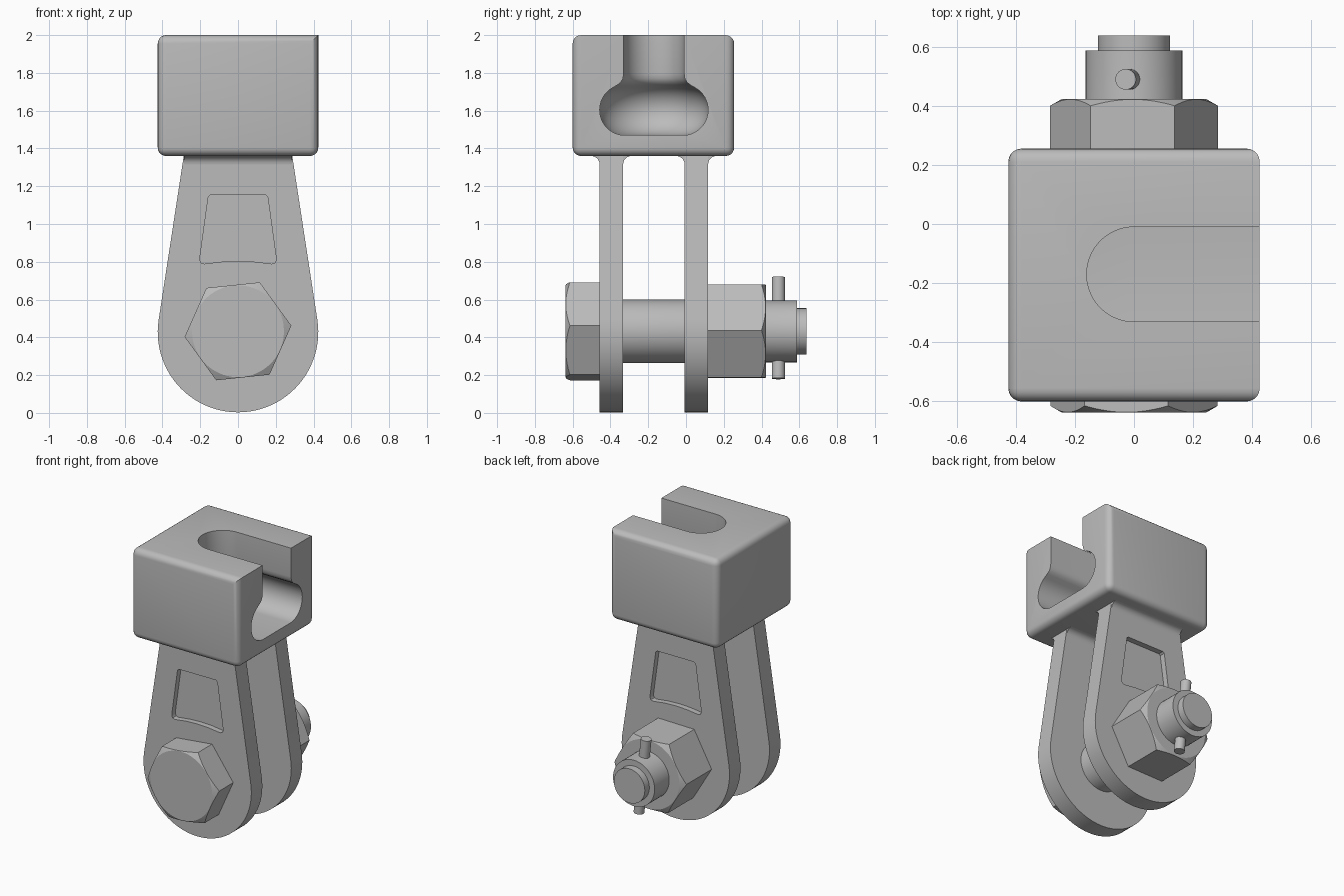
import bpy, bmesh, math
from math import sin, cos, radians, pi

if "Cube" in bpy.data.objects:
    bpy.data.objects.remove(bpy.data.objects["Cube"])

steel = bpy.data.materials.new("grey_steel")
steel.use_nodes = True
GREY = (0.5, 0.5, 0.5, 1)
steel.diffuse_color = GREY
steel.node_tree.nodes["Principled BSDF"].inputs["Base Color"].default_value = GREY

MID_Y = -0.17     # middle plane between the two arms
PIN_Z = 0.432     # height of the bolt axis


def finish(name, bm):
    bmesh.ops.recalc_face_normals(bm, faces=bm.faces)
    me = bpy.data.meshes.new(name)
    bm.to_mesh(me)
    bm.free()
    me.materials.append(steel)
    ob = bpy.data.objects.new(name, me)
    bpy.context.collection.objects.link(ob)
    return ob


def loft(name, loops):
    """Solid through a stack of closed loops, capped at both ends."""
    bm = bmesh.new()
    rings = [[bm.verts.new(p) for p in loop] for loop in loops]
    n = len(rings[0])
    for a, b in zip(rings, rings[1:]):
        for i in range(n):
            j = (i + 1) % n
            bm.faces.new((a[i], a[j], b[j], b[i]))
    bm.faces.new(rings[0])
    bm.faces.new(rings[-1])
    return finish(name, bm)


def prism_y(name, pts, y0, y1):
    return loft(name, [[(x, y, z) for x, z in pts] for y in (y0, y1)])


def lathe_y(name, profile, n=48):
    """Solid of revolution round the bolt axis from (y, radius) pairs."""
    return loft(name, [[(r * cos(2 * pi * i / n), y, PIN_Z + r * sin(2 * pi * i / n))
                        for i in range(n)] for y, r in profile])


def boolean(ob, other, op):
    m = ob.modifiers.new("bool", 'BOOLEAN')
    m.operation, m.object, m.solver = op, other, 'EXACT'
    select(ob)
    bpy.ops.object.modifier_apply(modifier=m.name)
    bpy.data.objects.remove(other)


def select(ob):
    bpy.ops.object.select_all(action='DESELECT')
    ob.select_set(True)
    bpy.context.view_layer.objects.active = ob


def smooth(ob, angle=30):
    select(ob)
    bpy.ops.object.shade_smooth_by_angle(angle=radians(angle))


# Head block: rounded on every edge but the top one on the open side
bm = bmesh.new()
bmesh.ops.create_cube(bm, size=1)
for v in bm.verts:
    v.co = (v.co.x * 0.85, v.co.y * 0.855 - 0.1725, v.co.z * 0.64 + 1.68)
edges = [e for e in bm.edges
         if not all(v.co.x > 0.4 and v.co.z > 1.9 for v in e.verts)]
bmesh.ops.bevel(bm, geom=edges, offset=0.045, segments=5, profile=0.5,
                affect='EDGES', clamp_overlap=True)
block = finish("head_block", bm)

# Keyhole slot: narrow neck over a wide rounded cavity, open towards +x
levels = [(0.155 + 0.132 * cos(radians(a)), 1.604 + 0.134 * sin(radians(a)))
          for a in range(-90, 61, 10)]
levels += [(0.195, 1.735), (0.175, 1.75), (0.164, 1.77), (0.16, 1.795), (0.16, 2.1)]
slot_loops = []
for r, z in levels:
    arc = [(r * cos(radians(a)), MID_Y + r * sin(radians(a)), z)
           for a in range(90, 271, 6)]
    slot_loops.append([(0.6, MID_Y + r, z)] + arc + [(0.6, MID_Y - r, z)])
boolean(block, loft("slot_cutter", slot_loops), 'DIFFERENCE')
smooth(block)

# Arm outline: round eye with tangent sides up to the block
arm_pts = [(0.285, 1.375)]
for i in range(49):
    a = radians(8.8 - i * (180 + 2 * 8.8) / 48)
    arm_pts.append((0.425 * cos(a), 0.428 + 0.425 * sin(a)))
arm_pts.append((-0.285, 1.375))

# Recessed window with an arched lower edge
half = [(0.145, 1.155), (0.157, 1.145), (0.2, 0.835), (0.202, 0.81),
        (0.195, 0.795), (0.178, 0.789), (0.09, 0.8)]
window_pts = half + [(0, 0.804)] + [(-x, z) for x, z in reversed(half)]

for name, s in (("front_arm", -1), ("back_arm", 1)):
    inner, outer = MID_Y + s * 0.163, MID_Y + s * 0.287
    arm = prism_y(name, arm_pts, inner, outer)
    boolean(arm, prism_y("window_cutter", window_pts, outer - s * 0.04, outer + s * 0.1),
            'DIFFERENCE')
    smooth(arm)
    # Concave fillets where the arm meets the block
    for side, face, d in (("outer", outer, s), ("inner", inner, -s)):
        r = 0.045
        prof = [(face - d * 0.01, 1.37), (face - d * 0.01, 1.36 - r)]
        prof += [(face + d * r * (1 - cos(radians(a))), 1.36 - r + r * sin(radians(a)))
                 for a in range(0, 91, 15)]
        prof.append((face + d * r, 1.37))
        smooth(loft(name + "_" + side + "_fillet",
                    [[(x, y, z) for y, z in prof] for x in (-0.287, 0.287)]))


def hexagon(name, y_in, y_out, turn):
    """Hexagon with a conical chamfer on its outer face."""
    pts = [(0.284 * cos(radians(60 * i + turn)), PIN_Z + 0.284 * sin(radians(60 * i + turn)))
           for i in range(6)]
    ob = prism_y(name, pts, y_in, y_out)
    length = y_in - y_out
    cone = lathe_y("chamfer_cone", [(y_out, 0.243), (y_out + length * 1.2,
                                    0.243 + abs(length) * 1.2 * 1.75)], 96)
    boolean(ob, cone, 'INTERSECT')
    smooth(ob, 20)


# Bolt head, nut, stepped shank and locking pin
hexagon("bolt_head", -0.455, -0.638, 6)
hexagon("nut", 0.112, 0.423, 1)
smooth(lathe_y("bolt_shank", [(-0.46, 0.168), (0.1, 0.168), (0.12, 0.164),
                              (0.587, 0.164), (0.587, 0.122), (0.638, 0.122)]))

tilt = radians(6)
ends = []
for h in (-0.27, 0.27):
    ends.append([(-h * sin(tilt) + 0.035 * cos(a) * cos(tilt), 0.489 + 0.035 * sin(a),
                  PIN_Z + 0.018 + h * cos(tilt) + 0.035 * cos(a) * sin(tilt))
                 for a in (2 * pi * i / 24 for i in range(24))])
smooth(loft("locking_pin", ends))
